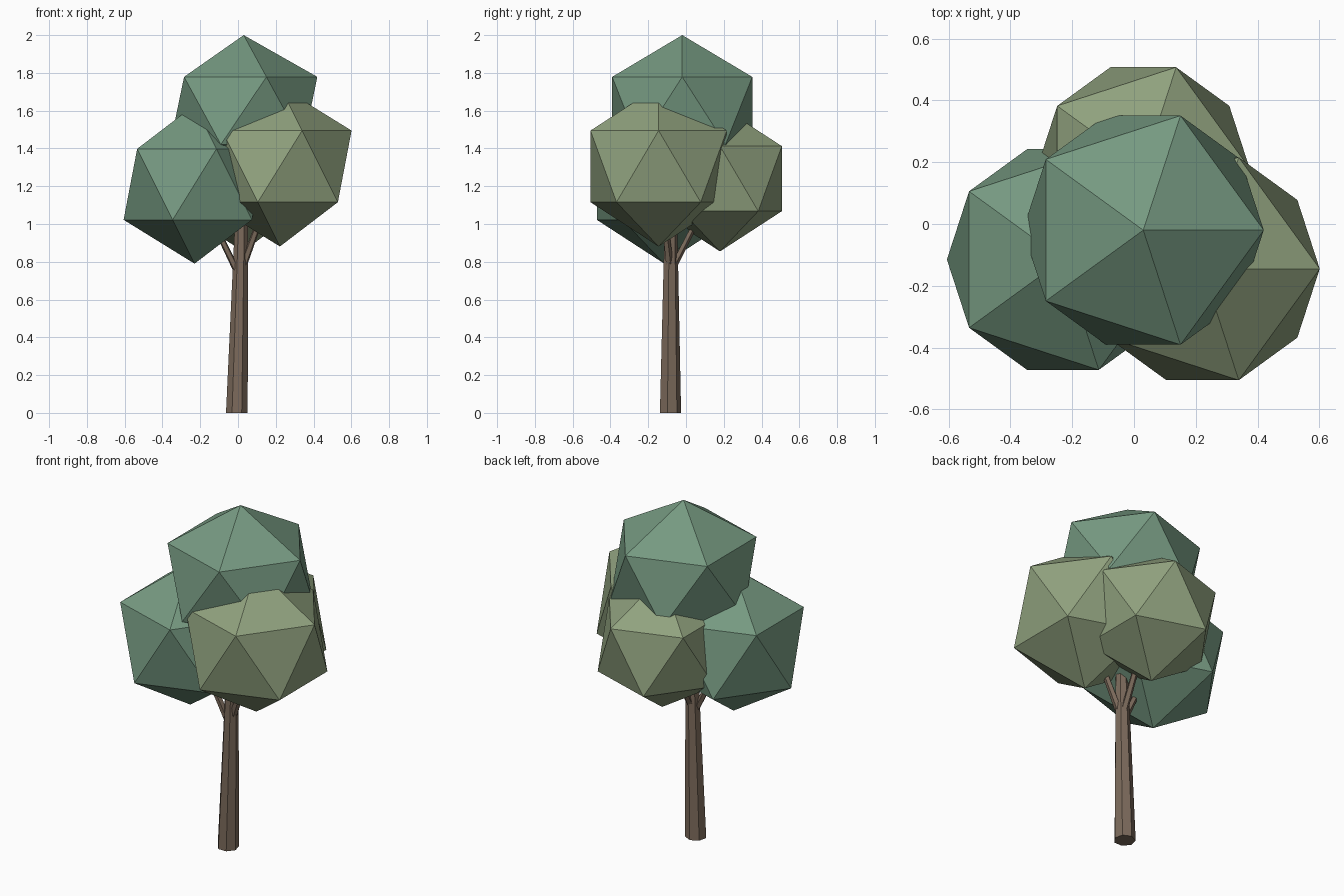
import bpy, bmesh, math
from mathutils import Vector

if "Cube" in bpy.data.objects:
    bpy.data.objects.remove(bpy.data.objects["Cube"])


def material(name, rgb):
    m = bpy.data.materials.new(name)
    m.diffuse_color = (*rgb, 1)
    m.use_nodes = True
    m.node_tree.nodes["Principled BSDF"].inputs["Base Color"].default_value = m.diffuse_color
    return m


dark_green = material("dark_green", (0.18, 0.32, 0.22))
light_green = material("light_green", (0.28, 0.36, 0.21))
bark = material("bark", (0.20, 0.145, 0.105))


def add_object(name, bm, mat):
    bmesh.ops.recalc_face_normals(bm, faces=bm.faces)
    mesh = bpy.data.meshes.new(name)
    bm.to_mesh(mesh)
    bm.free()
    mesh.materials.append(mat)
    ob = bpy.data.objects.new(name, mesh)
    bpy.context.collection.objects.link(ob)
    return ob


def foliage(name, centre, size, mat):
    bm = bmesh.new()
    bmesh.ops.create_icosphere(bm, subdivisions=1, radius=1)
    ob = add_object(name, bm, mat)
    ob.location = centre
    ob.scale = size


def limb(name, start, end, r1, r2, sides):
    # tapered, leaning prism with level ends
    bm = bmesh.new()
    rings = []
    for c, r in ((start, r1), (end, r2)):
        ring = []
        for i in range(sides):
            a = math.pi / 2 + 2 * math.pi * i / sides
            ring.append(bm.verts.new(Vector(c) + Vector((r * math.cos(a), r * math.sin(a), 0))))
        rings.append(ring)
        bm.faces.new(ring)
    for i in range(sides):
        j = (i + 1) % sides
        bm.faces.new((rings[0][i], rings[0][j], rings[1][j], rings[1][i]))
    add_object(name, bm, bark)


# Foliage clumps
foliage("foliage_top", (0.03, -0.02, 1.60), (0.436, 0.436, 0.40), dark_green)
foliage("foliage_left", (-0.23, -0.115, 1.21), (0.42, 0.42, 0.42), dark_green)
foliage("foliage_right", (0.222, -0.145, 1.305), (0.424, 0.424, 0.424), light_green)
foliage("foliage_back", (0.03, 0.18, 1.24), (0.385, 0.385, 0.385), light_green)

# Trunk and the branches reaching into the clumps
limb("trunk", (-0.006, -0.085, 0), (0.026, -0.08, 1.35), 0.059, 0.027, 7)
limb("branch_left", (0.01, -0.085, 0.72), (-0.20, -0.11, 1.15), 0.022, 0.014, 5)
limb("branch_right", (0.02, -0.085, 0.76), (0.20, -0.14, 1.25), 0.022, 0.014, 5)
limb("branch_back", (0.015, -0.085, 0.74), (0.03, 0.15, 1.2), 0.022, 0.014, 5)
